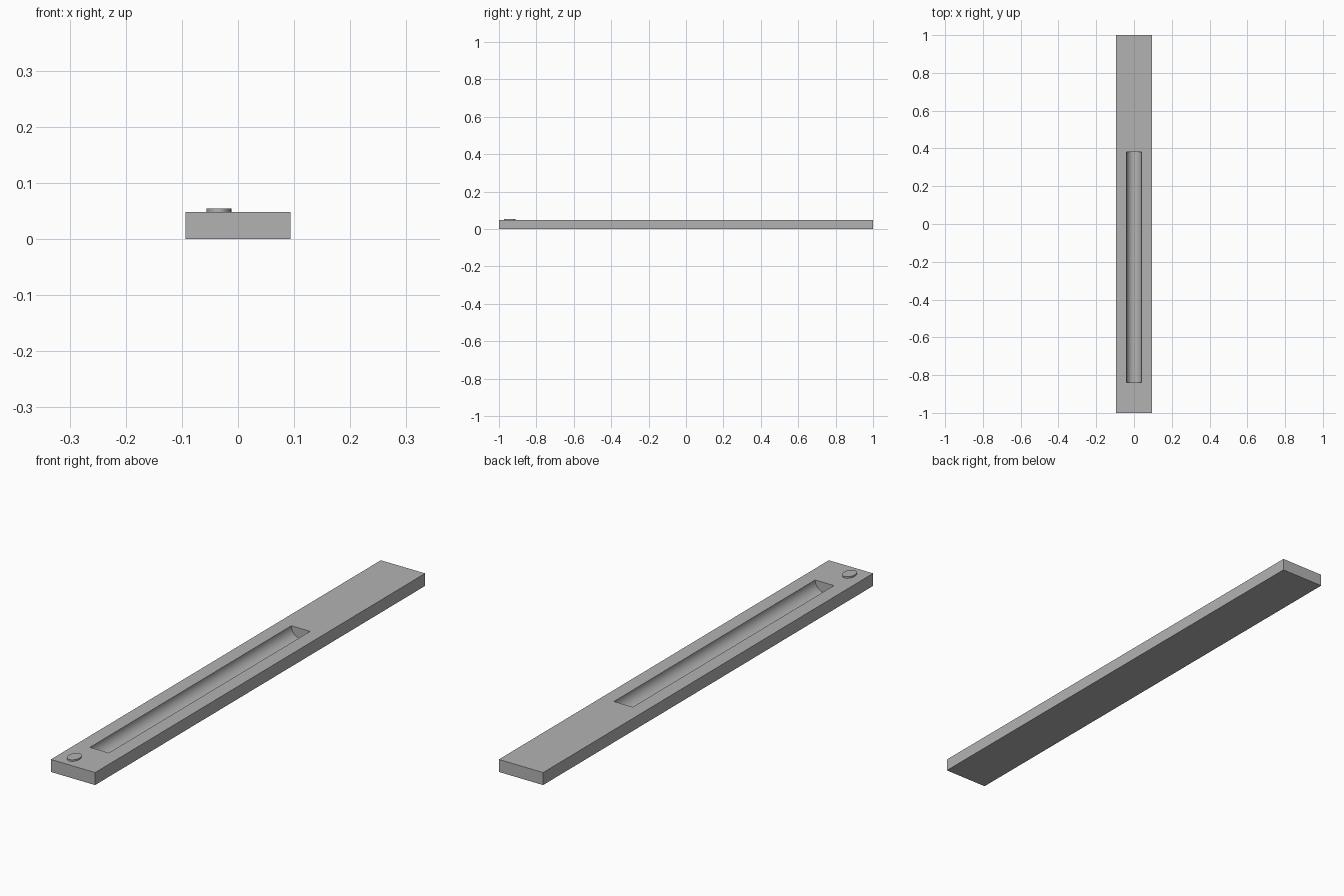
import bpy
import math

if "Cube" in bpy.data.objects:
    bpy.data.objects.remove(bpy.data.objects["Cube"], do_unlink=True)

WIDTH, LENGTH, HEIGHT = 0.188, 2.0, 0.048
GROOVE_RADIUS, GROOVE_FRONT, GROOVE_BACK = 0.04, -0.84, 0.38

grey = bpy.data.materials.new("light grey")
grey.use_nodes = True
colour = (0.45, 0.45, 0.45, 1)
grey.diffuse_color = colour
grey.node_tree.nodes["Principled BSDF"].inputs["Base Color"].default_value = colour


def finish(obj, name):
    """Name the part, colour it and smooth its curved faces."""
    obj.name = name
    obj.data.materials.clear()
    obj.data.materials.append(grey)
    bpy.ops.object.select_all(action="DESELECT")
    obj.select_set(True)
    bpy.context.view_layer.objects.active = obj
    bpy.ops.object.transform_apply(location=False, rotation=True, scale=True)
    bpy.ops.object.shade_smooth_by_angle(angle=math.radians(30))


# Long flat bar
bpy.ops.mesh.primitive_cube_add(size=1, location=(0, 0, HEIGHT / 2))
bar = bpy.context.object
bar.scale = (WIDTH, LENGTH, HEIGHT)
bpy.ops.object.transform_apply(location=False, rotation=False, scale=True)

# Round-bottomed groove along the top, cut with a lying cylinder
bpy.ops.mesh.primitive_cylinder_add(
    vertices=64, radius=GROOVE_RADIUS, depth=GROOVE_BACK - GROOVE_FRONT,
    location=(0, (GROOVE_FRONT + GROOVE_BACK) / 2, HEIGHT),
    rotation=(math.pi / 2, 0, 0))
cutter = bpy.context.object
cutter.name = "groove_cutter"
cutter.hide_render = True

cut = bar.modifiers.new("groove", "BOOLEAN")
cut.operation = "DIFFERENCE"
cut.solver = "EXACT"
cut.object = cutter
bpy.context.view_layer.objects.active = bar
bpy.ops.object.modifier_apply(modifier=cut.name)
bpy.data.objects.remove(cutter, do_unlink=True)
finish(bar, "grooved_bar")

# Plain raised oval pad near the front end
bpy.ops.mesh.primitive_cylinder_add(
    vertices=32, radius=1, depth=1, location=(-0.034, -0.943, HEIGHT + 0.0025))
pad = bpy.context.object
pad.scale = (0.022, 0.031, 0.007)
finish(pad, "raised_pad")
